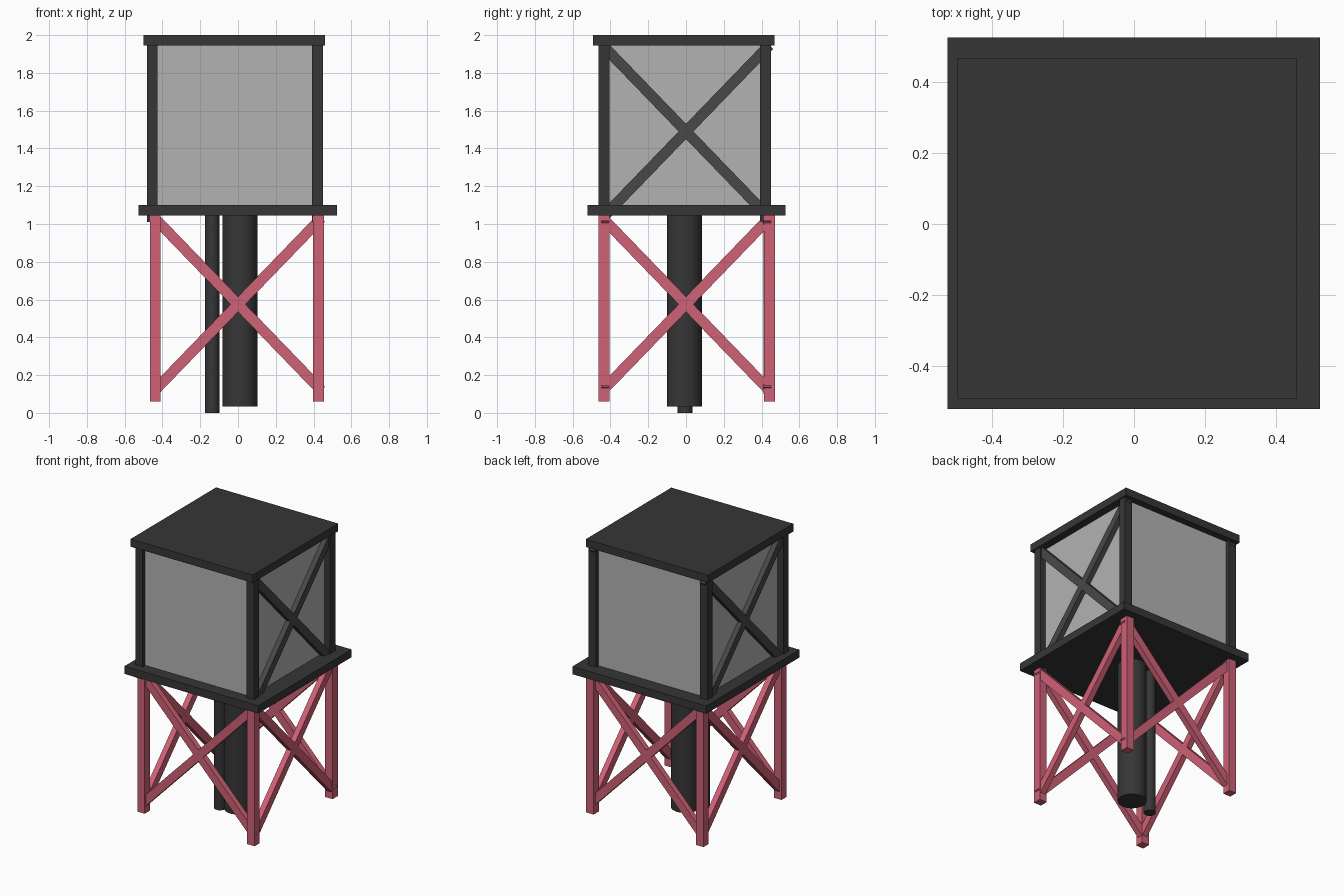
import bpy, math
from mathutils import Vector

if "Cube" in bpy.data.objects:
    bpy.data.objects.remove(bpy.data.objects["Cube"])


def make_mat(name, rgb):
    m = bpy.data.materials.new(name)
    m.diffuse_color = (*rgb, 1)
    m.use_nodes = True
    m.node_tree.nodes["Principled BSDF"].inputs["Base Color"].default_value = m.diffuse_color
    return m


DARK = make_mat("dark_metal", (0.037, 0.037, 0.037))
BRACE = make_mat("dark_brace", (0.065, 0.065, 0.065))
PINK = make_mat("pink_paint", (0.62, 0.12, 0.18))
GREY = make_mat("grey_panel", (0.45, 0.45, 0.45))


def box(name, lo, hi, mat):
    """Axis-aligned box between two corners."""
    lo, hi = Vector(lo), Vector(hi)
    bpy.ops.mesh.primitive_cube_add(size=1, location=(lo + hi) / 2)
    ob = bpy.context.object
    ob.name = name
    ob.scale = hi - lo
    bpy.ops.object.transform_apply(location=False, rotation=False, scale=True)
    ob.data.materials.append(mat)
    return ob


def cross(name, axis, offset, zc, mat):
    """Pair of diagonal braces in the plane where `axis` equals `offset`."""
    length, width, thick = 1.27, 0.056, 0.04
    angle = math.atan2(0.455, 0.44)
    for s, tag in ((1, "rising"), (-1, "falling")):
        size = (length, thick, width) if axis == "y" else (thick, length, width)
        h = Vector(size) / 2
        ob = box(f"{name}_{tag}", -h, h, mat)
        if axis == "y":
            ob.location = (0, offset, zc)
            ob.rotation_euler = (0, -s * angle, 0)
        else:
            ob.location = (offset, 0, zc)
            ob.rotation_euler = (s * angle, 0, 0)


def uprights(name, xs, ys, z0, z1, mat):
    """Four square corner members."""
    r = 0.029
    for x, side in zip(xs, ("left", "right")):
        for y, end in zip(ys, ("front", "back")):
            box(f"{name}_{end}_{side}", (x - r, y - r, z0), (x + r, y + r, z1), mat)


def pipe(name, x, y, r, z0, z1):
    bpy.ops.mesh.primitive_cylinder_add(vertices=32, radius=r, depth=z1 - z0,
                                        location=(x, y, (z0 + z1) / 2))
    ob = bpy.context.object
    ob.name = name
    ob.data.materials.append(DARK)
    bpy.ops.object.shade_smooth_by_angle(angle=math.radians(40))


# Stand: legs and cross braces on all four sides
uprights("leg", (-0.438, 0.426), (-0.435, 0.442), 0.06, 1.05, PINK)
for o, side in ((-0.428, "front"), (0.43, "back")):
    cross(f"stand_brace_{side}", "y", o, 0.575, PINK)
for o, side in ((-0.43, "left"), (0.428, "right")):
    cross(f"stand_brace_{side}", "x", o, 0.575, PINK)

# Platform and pipes
box("platform", (-0.527, -0.522, 1.045), (0.525, 0.526, 1.1), DARK)
pipe("main_pipe", 0.01, -0.008, 0.093, 0.035, 1.105)
pipe("side_pipe", -0.137, -0.005, 0.039, 0.0, 1.105)

# Tank, its frame and roof
box("tank", (-0.435, -0.435, 1.1), (0.405, 0.42, 1.95), GREY)
uprights("post", (-0.454, 0.422), (-0.435, 0.42), 1.01, 1.99, DARK)
for o, side in ((-0.45, "left"), (0.42, "right")):
    cross(f"tank_brace_{side}", "x", o, 1.49, BRACE)
box("roof", (-0.5, -0.492, 1.945), (0.46, 0.468, 2.0), DARK)
